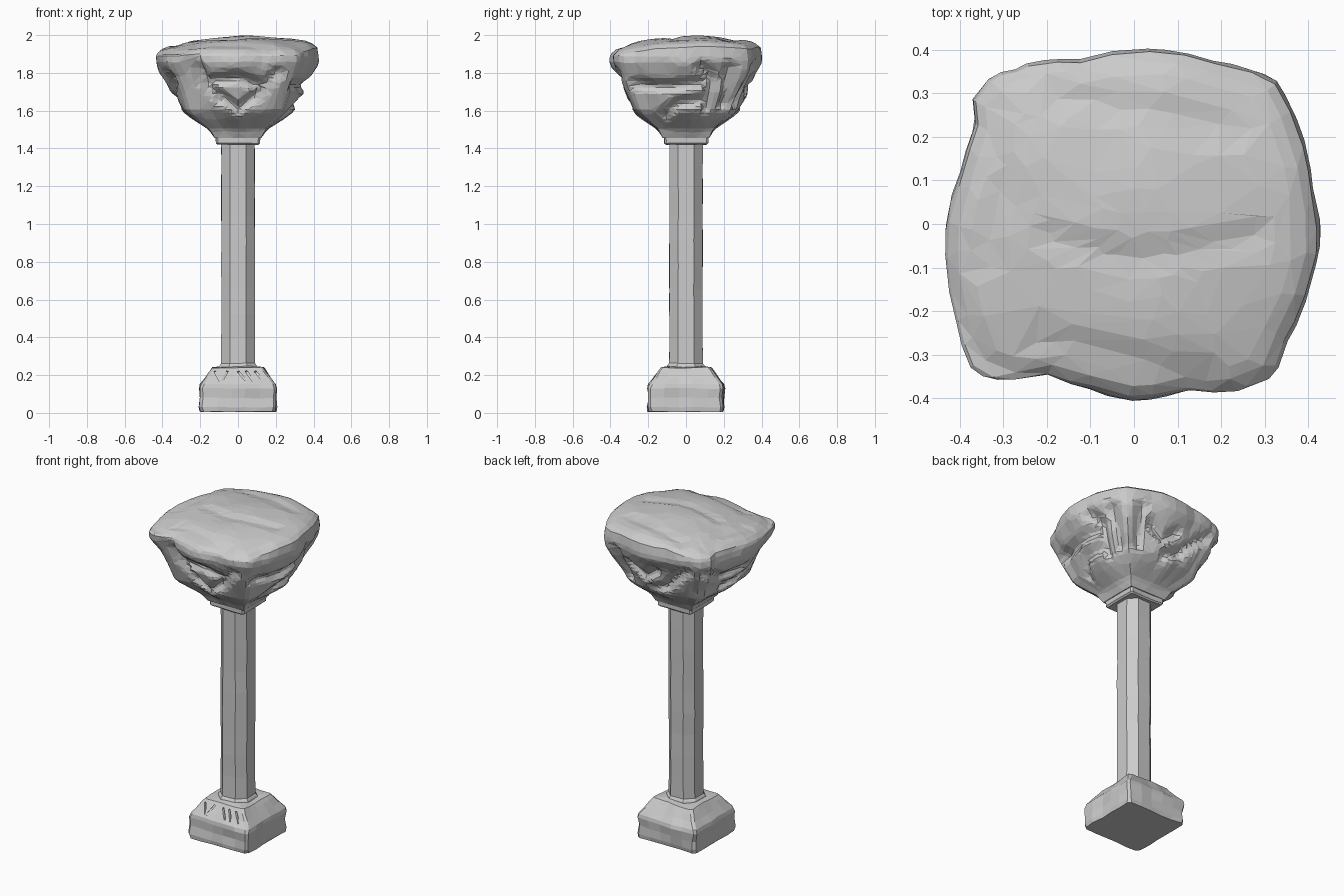
import bpy, bmesh, math
from mathutils import Vector, noise

if "Cube" in bpy.data.objects:
    bpy.data.objects.remove(bpy.data.objects["Cube"])


def loft(name, rings, bottom=True, top=True):
    """Skin a stack of equal-length rings into a closed mesh."""
    bm = bmesh.new()
    rows = [[bm.verts.new(p) for p in ring] for ring in rings]
    n = len(rows[0])
    for a, b in zip(rows, rows[1:]):
        for i in range(n):
            j = (i + 1) % n
            bm.faces.new((a[i], a[j], b[j], b[i]))
    if bottom:
        bm.faces.new(rows[0][::-1])
    if top:
        bm.faces.new(rows[-1])
    bmesh.ops.recalc_face_normals(bm, faces=bm.faces)
    me = bpy.data.meshes.new(name)
    bm.to_mesh(me)
    bm.free()
    ob = bpy.data.objects.new(name, me)
    bpy.context.collection.objects.link(ob)
    return ob


def chamfered(half, cut, z, steps=1):
    """Square ring with cut corners, long sides split into steps."""
    c, pts = half - cut, []
    for k in range(4):
        rot = k * math.pi / 2
        for s in range(steps + 1):
            x, y = half, -c + 2 * c * s / steps
            pts.append(Vector((x * math.cos(rot) - y * math.sin(rot),
                               x * math.sin(rot) + y * math.cos(rot), z)))
    return pts


def roughen(rings, amount, freq):
    for ring in rings:
        for p in ring:
            d = noise.noise_vector(p * freq) * amount
            p.x += d.x
            p.y += d.y
            p.z = max(0, p.z + d.z * 0.6)
    return rings


def lerp_table(table, x):
    for (x0, y0), (x1, y1) in zip(table, table[1:]):
        if x <= x1:
            return y0 + (y1 - y0) * (x - x0) / (x1 - x0)
    return table[-1][1]


def crease(lines, p, width):
    """1 on a crease line, falling smoothly to 0 at the given width."""
    best, p = width, Vector(p)
    for ln in lines:
        for a, b in zip(ln, ln[1:]):
            a, b = Vector(a), Vector(b)
            t = max(0, min(1, (p - a).dot(b - a) / (b - a).length_squared))
            best = min(best, (p - a - (b - a) * t).length)
    return .5 + .5 * math.cos(math.pi * best / width)


# worn plinth with sloped shoulder
plinth = [(.198, .018, .006), (.202, .014, .03), (.198, .014, .08), (.203, .014, .13),
          (.198, .016, .152), (.172, .014, .185), (.148, .012, .22), (.134, .012, .24), (.10, .03, .245)]
base = loft("plinth", roughen([chamfered(h, c, z, 5) for h, c, z in plinth], .012, 10))

# chisel marks on the front shoulder
for x, lean in ((-.11, -.5), (-.07, .5), (.02, -.7), (.06, -.6), (.11, -.7)):
    bpy.ops.mesh.primitive_cube_add(size=1, location=(x, -.166, .197))
    m = bpy.context.object
    m.name = "chisel_mark_cutter"
    m.scale = (.01, .02, .075)
    m.rotation_euler = (-.64, lean, 0)
    m.hide_render = True
    m.hide_set(True)
    mod = base.modifiers.new("chisel", 'BOOLEAN')
    mod.operation, mod.object, mod.solver = 'DIFFERENCE', m, 'EXACT'

# eight-sided shaft with slight wear
shaft_rows = [(.102, .238), (.098, .25), (.089, .262)]
shaft_rows += [(.088, .262 + 1.17 * i / 9) for i in range(1, 10)]
loft("shaft", roughen([chamfered(h, h * .52, z) for h, z in shaft_rows], .003, 7))

# square collar under the boulder
collar = [(.108, .008, 1.42), (.117, .01, 1.428), (.118, .01, 1.455), (.126, .01, 1.472), (.125, .015, 1.5)]
loft("collar", roughen([chamfered(h, c, z, 3) for h, c, z in collar], .005, 9))

# plan outline of the boulder
PLAN = [(.425, -.07), (.41, .08), (.38, .22), (.325, .33), (.18, .375), (0, .4), (-.12, .375),
        (-.25, .367), (-.28, .35), (-.32, .347), (-.37, .28), (-.36, .23), (-.395, .12), (-.43, -.12),
        (-.41, -.22), (-.37, -.34), (-.30, -.362), (-.2, -.347), (-.1, -.375), (0, -.4), (.12, -.38),
        (.24, -.385), (.32, -.35), (.35, -.27), (.41, -.12)]
polar = sorted((math.degrees(math.atan2(y, x)) % 360, math.hypot(x, y)) for x, y in PLAN)
polar = [(polar[-1][0] - 360, polar[-1][1])] + polar + [(polar[0][0] + 360, polar[0][1])]
FLARE = [(1.45, 0), (1.5, .1), (1.55, .33), (1.6, .53), (1.7, .71), (1.8, .88), (1.86, .98), (1.9, 1)]

# creases round the sides: polylines of (degrees, height)
SIDE = [[(235, 1.88), (240, 1.76), (250, 1.66)], [(245, 1.76), (270, 1.775), (288, 1.74)],
        [(252, 1.68), (270, 1.61), (288, 1.68), (300, 1.8)], [(318, 1.74), (345, 1.73), (375, 1.75)],
        [(335, 1.58), (352, 1.64), (380, 1.66)], [(33, 1.83), (37, 1.64)], [(56, 1.83), (53, 1.64)],
        [(12, 1.84), (22, 1.76), (21, 1.62)], [(66, 1.76), (80, 1.7), (95, 1.76)],
        [(85, 1.62), (105, 1.66), (125, 1.8)], [(140, 1.8), (160, 1.72), (185, 1.74)],
        [(170, 1.62), (195, 1.66), (215, 1.78)]]
UNROLL = math.radians(1) * .36
SIDE = [[(a * UNROLL, h) for a, h in ln] for ln in SIDE]
# creases across the top, in plan
TOP = [[(-.18, .3), (.23, .21)], [(-.2, -.03), (0, -.09), (.27, -.03)],
       [(-.22, -.26), (0, -.32), (.16, -.34)], [(-.32, .26), (-.31, .05), (-.35, -.09)]]


def side_crease(deg, z):
    return max(crease(SIDE, (w * UNROLL, z), .05) for w in (deg, deg + 360))


def top_height(x, y):
    h = 1.993 + .03 * x - .35 * (y - .05) ** 2 - .28 * x * x
    return h - .011 * crease(TOP, (x, y), .06) + .008 * noise.noise(Vector((x * 6, y * 6, 3)))


# weathered boulder: square foot flaring to the plan outline
N, rings = 96, []
angles = [360 * i / N for i in range(N)]
for r in range(27):
    z = 1.455 + .435 * r / 26
    t = lerp_table(FLARE, z)
    fade = min(1, (z - 1.455) / .12) * min(1, (1.9 - z) / .07)
    ring = []
    for a in angles:
        c, s = math.cos(math.radians(a)), math.sin(math.radians(a))
        foot = .12 / max(abs(c), abs(s))
        rad = foot * (1 - t) + lerp_table(polar, a) * t
        rough = .022 * noise.noise(Vector((c * 2.4, s * 2.4, z * 7))) + .01
        rad += fade * (rough - .034 * side_crease(a, z))
        ring.append((rad * c, rad * s, z))
    rings.append(ring)
for scale, drop in ((.985, .02), (.93, .006), (.86, 0), (.76, 0), (.66, 0), (.56, 0),
                    (.44, 0), (.32, 0), (.2, 0), (.08, 0)):
    ring = []
    for a in angles:
        rad = lerp_table(polar, a) * scale
        x, y = rad * math.cos(math.radians(a)), rad * math.sin(math.radians(a))
        ring.append((x, y, max(top_height(x, y) - drop, 1.897 + .02 * (1 - scale))))
    rings.append(ring)
boulder = loft("boulder", rings)
boulder.modifiers.new("triangulate", 'TRIANGULATE')
facets = boulder.modifiers.new("facets", 'DECIMATE')
facets.ratio = .3
